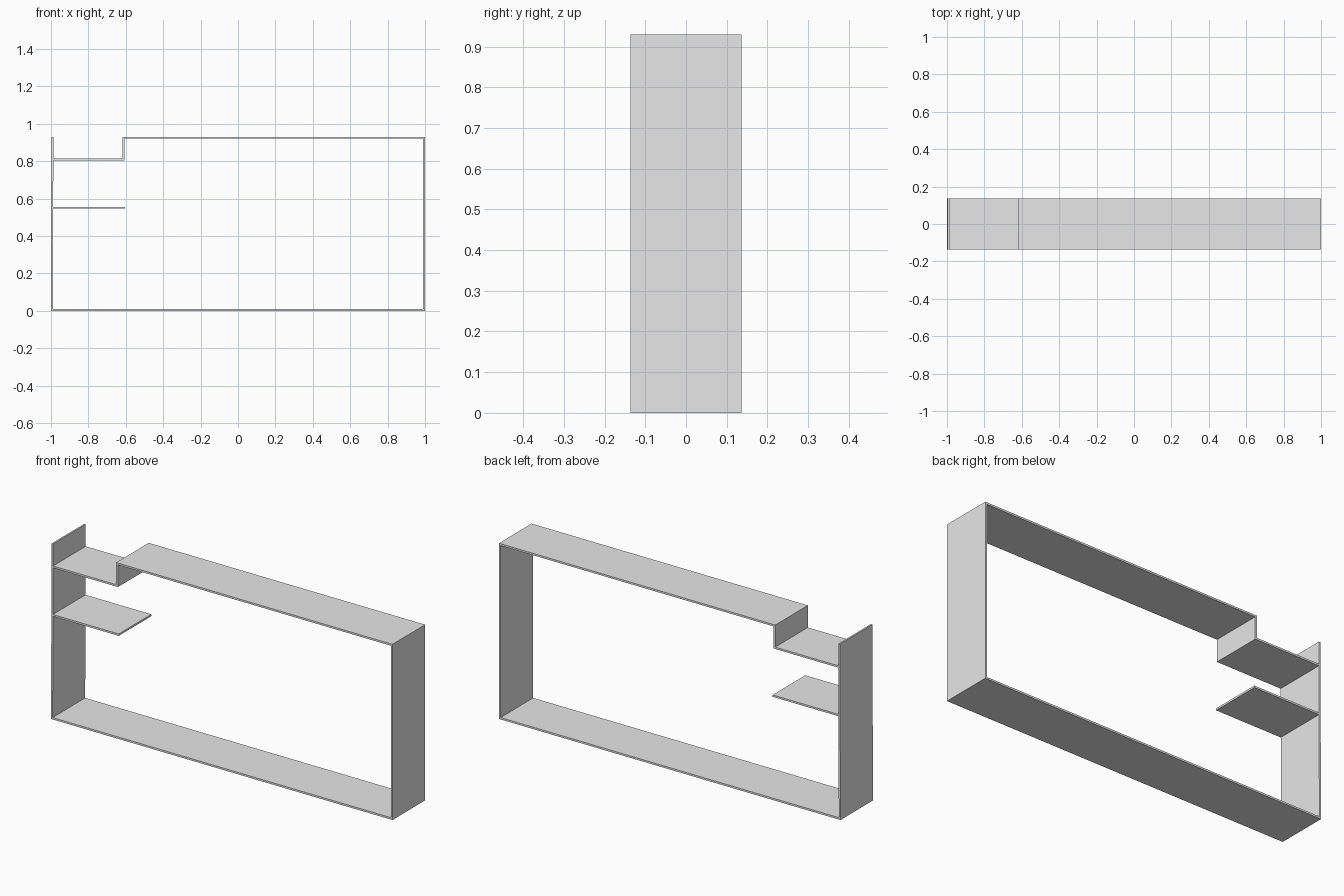
import bpy

if "Cube" in bpy.data.objects:
    bpy.data.objects.remove(bpy.data.objects["Cube"])

HALF_DEPTH = 0.136
T = 0.01  # panel thickness

grey = bpy.data.materials.new("light_grey")
grey.diffuse_color = (0.8, 0.8, 0.8, 1)
grey.use_nodes = True
grey.node_tree.nodes["Principled BSDF"].inputs["Base Color"].default_value = grey.diffuse_color


def panel(name, profile):
    """Extrude an x-z profile through the full depth."""
    n = len(profile)
    verts = [(x, y, z) for y in (-HALF_DEPTH, HALF_DEPTH) for x, z in profile]
    faces = [list(range(n)), list(range(2 * n - 1, n - 1, -1))]
    faces += [[i, i + n, (i + 1) % n + n, (i + 1) % n] for i in range(n)]
    mesh = bpy.data.meshes.new(name)
    mesh.from_pydata(verts, [], faces)
    mesh.materials.append(grey)
    bpy.context.collection.objects.link(bpy.data.objects.new(name, mesh))


def box(name, x0, x1, z0, z1):
    panel(name, [(x0, z0), (x1, z0), (x1, z1), (x0, z1)])


# Outer frame
box("bottom_panel", -1, 1, 0, T)
box("right_panel", 1 - T, 1, T, 0.92)
box("top_panel", -0.618, 1, 0.92, 0.93)
# Left wall leans in very slightly towards the top
panel("left_panel", [(-1, T), (-1 + T, T), (-0.987, 0.93), (-0.996, 0.93)])

# Step down from the top and the two shelves
box("step_riser", -0.618, -0.608, 0.803, 0.92)
box("upper_shelf", -0.989, -0.618, 0.803, 0.813)
box("lower_shelf", -0.989, -0.603, 0.546, 0.556)
